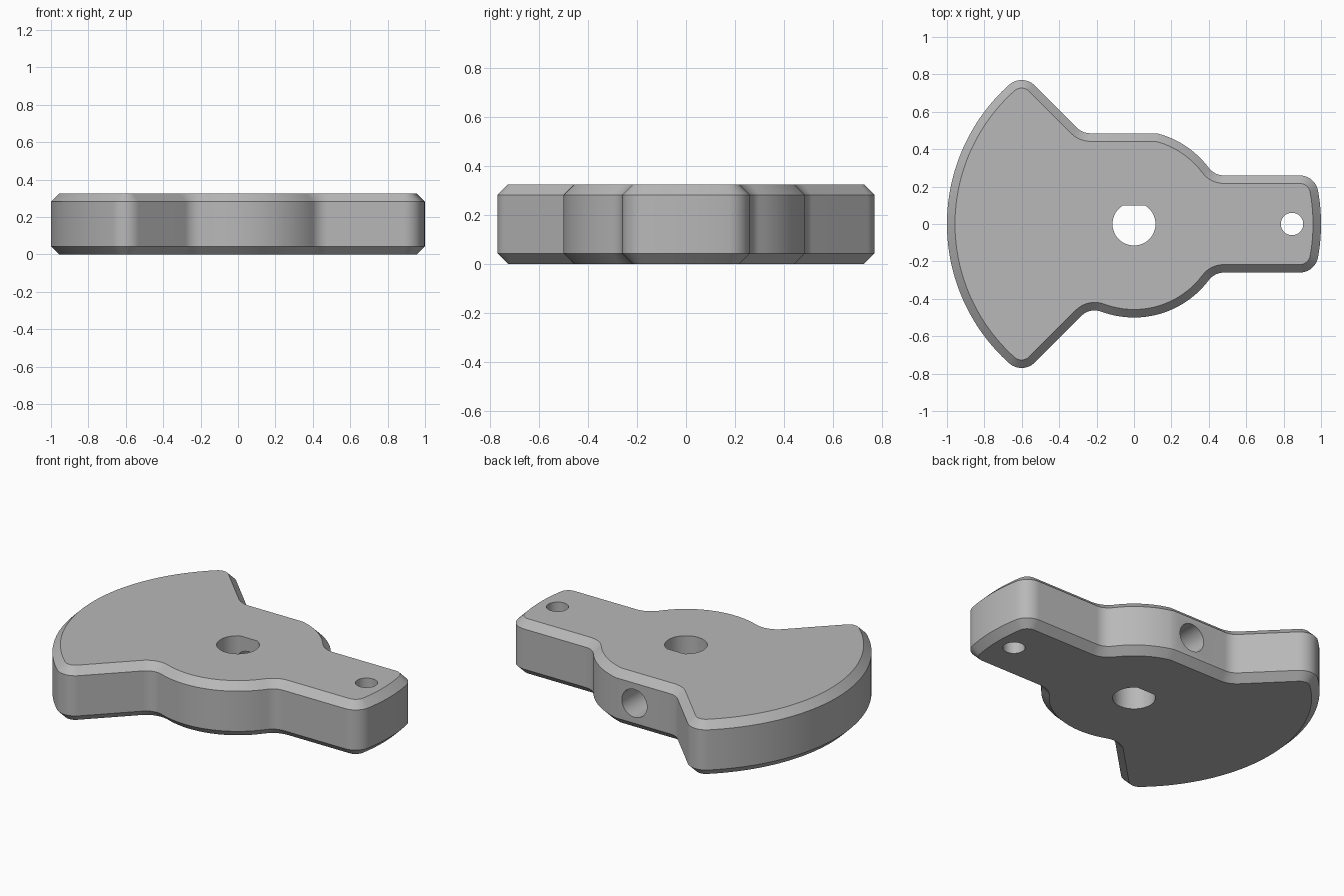
import bpy, bmesh, math
from mathutils import Matrix

if "Cube" in bpy.data.objects:
    bpy.data.objects.remove(bpy.data.objects["Cube"])

HEIGHT, CHAMFER = 0.325, 0.043
FILLET = 0.1
FLAT_Y = 0.485
ARM_Y = 0.26
S = math.sqrt(0.5)
FLANK = 0.21 * S                  # distance of the 45 degree flanks from the shaft axis

grey = bpy.data.materials.new("machined grey")
grey.diffuse_color = (0.48, 0.48, 0.48, 1)
grey.use_nodes = True
grey.node_tree.nodes["Principled BSDF"].inputs["Base Color"].default_value = grey.diffuse_color


def arc(cx, cy, r, a0, a1, n):
    return [(cx + r * math.cos(a0 + (a1 - a0) * i / n),
             cy + r * math.sin(a0 + (a1 - a0) * i / n)) for i in range(n + 1)]


def outline(inset):
    """Counterclockwise plate outline, moved inwards by inset."""
    big, hub = 1 - inset, 0.5 - inset
    out, inn = FILLET - inset, FILLET + inset
    # fillet centres on the upper half
    cor = (math.sqrt(0.9 ** 2 - (ARM_Y - FILLET) ** 2), ARM_Y - FILLET)
    neck = (math.sqrt(0.6 ** 2 - (ARM_Y + FILLET) ** 2), ARM_Y + FILLET)
    d = FLANK - FILLET
    t = math.sqrt(0.9 ** 2 - d * d)
    tip = ((d - t) * S, (d + t) * S)
    e = FLANK + FILLET
    w = math.sqrt(0.6 ** 2 - e * e)
    waist = ((e - w) * S, (e + w) * S)
    flat_c = (e / S - FLAT_Y - FILLET, FLAT_Y + FILLET)
    ac, an = math.atan2(cor[1], cor[0]), math.atan2(neck[1], neck[0])
    at, aw = math.atan2(tip[1], tip[0]), math.atan2(waist[1], waist[0])
    q, h = math.pi / 4, math.pi / 2

    def ends():
        return (arc(0, 0, big, 0, ac, 6)[1:] + arc(*cor, out, ac, h, 10)[1:]
                + arc(*neck, inn, -h, an - math.pi, 8))

    tip_side = arc(*tip, out, q, at, 12) + arc(0, 0, big, at, math.pi, 32)[1:]
    # back: hub arc cut by a flat
    a_flat = math.asin((FLAT_Y - inset) / hub)
    back = (ends() + arc(0, 0, hub, an, a_flat, 12)[1:]
            + arc(*flat_c, inn, -h, -3 * q, 8) + tip_side)
    # front: full hub arc, mirrored
    front = (ends() + arc(0, 0, hub, an, aw, 24)[1:]
             + arc(*waist, inn, aw - math.pi, -3 * q, 10)[1:] + tip_side)
    return back + [(x, -y) for x, y in reversed(front[:-1])] + [(big, 0)]


def loft(name, rings):
    """Closed solid through (points, z) rings."""
    bm = bmesh.new()
    loops = [[bm.verts.new((x, y, z)) for x, y in pts] for pts, z in rings]
    for a, b in zip(loops, loops[1:]):
        for i in range(len(a)):
            j = (i + 1) % len(a)
            bm.faces.new((a[i], a[j], b[j], b[i]))
    bm.faces.new(loops[0][::-1])
    bm.faces.new(loops[-1])
    bmesh.ops.recalc_face_normals(bm, faces=bm.faces)
    me = bpy.data.meshes.new(name)
    bm.to_mesh(me)
    bm.free()
    me.materials.append(grey)
    ob = bpy.data.objects.new(name, me)
    bpy.context.collection.objects.link(ob)
    return ob


# Chamfered plate
plate = loft("crank_plate", [(outline(CHAMFER), 0), (outline(0), CHAMFER),
                             (outline(0), HEIGHT - CHAMFER), (outline(CHAMFER), HEIGHT)])

# D-shaped shaft bore, arm pin hole, set screw hole from the back flat to the bore
a = math.asin(0.1 / 0.115)
bore = loft("shaft_bore_cutter", [(arc(0, 0, 0.115, math.pi - a, 2 * math.pi + a, 48), z)
                                  for z in (-0.1, 0.5)])
circle = lambda x, r: arc(x, 0, r, 0, 2 * math.pi, 40)[:-1]
pin = loft("pin_hole_cutter", [(circle(0.845, 0.06), z) for z in (-0.1, 0.5)])
screw = loft("set_screw_cutter", [(circle(0, 0.083), z) for z in (0.03, 0.7)])
screw.data.transform(Matrix.Translation((0, 0, HEIGHT / 2)) @ Matrix.Rotation(-math.pi / 2, 4, 'X'))

bpy.context.view_layer.objects.active = plate
for cutter in (bore, pin, screw):
    cutter.hide_render = True
    mod = plate.modifiers.new(cutter.name, 'BOOLEAN')
    mod.operation, mod.solver, mod.object = 'DIFFERENCE', 'EXACT', cutter
    bpy.ops.object.modifier_apply(modifier=mod.name)
    bpy.data.objects.remove(cutter)

# Smooth walls with crisp chamfers
plate.select_set(True)
bpy.ops.object.shade_smooth_by_angle(angle=math.radians(30))
